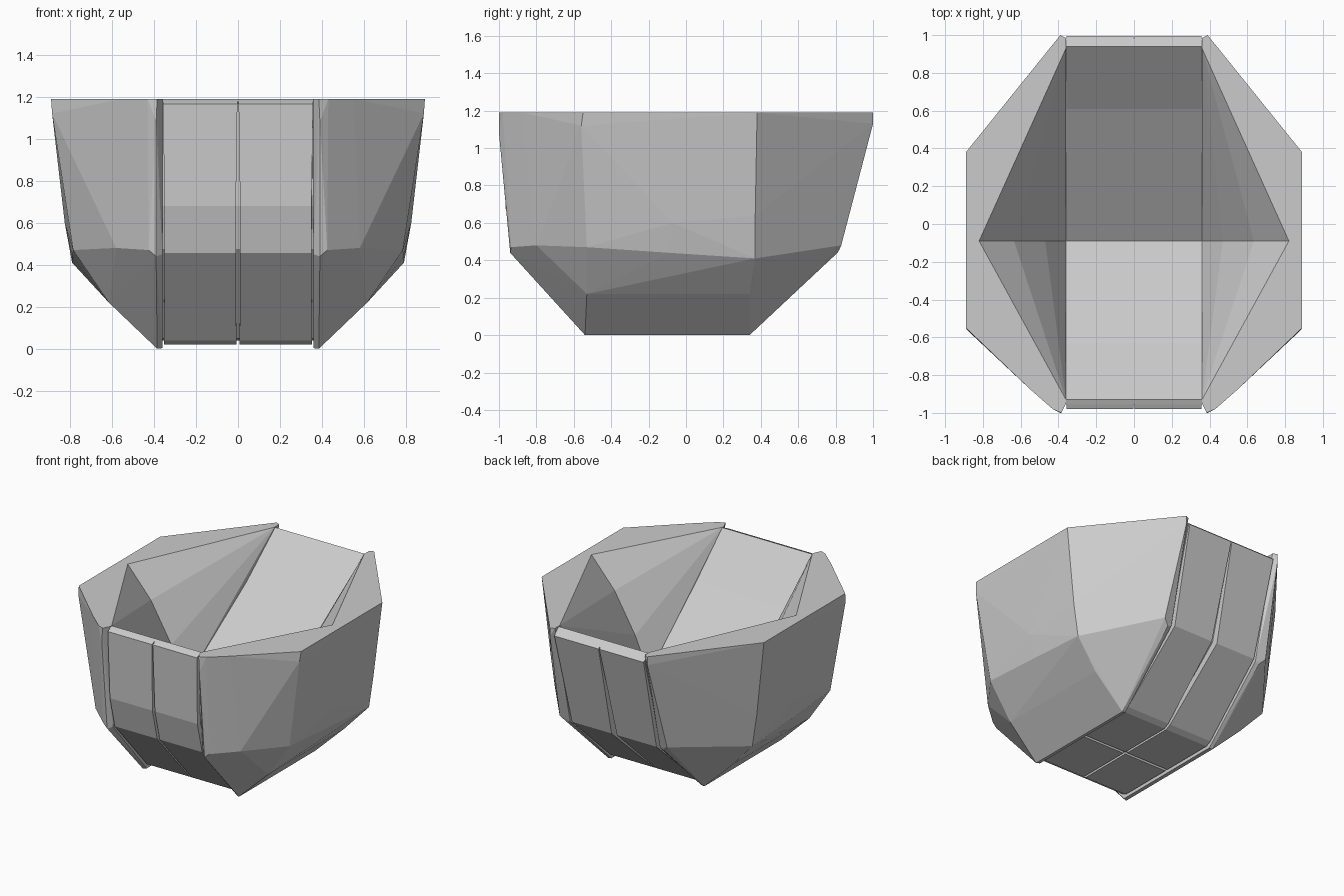
import bpy, bmesh

if "Cube" in bpy.data.objects:
    bpy.data.objects.remove(bpy.data.objects["Cube"])


def add_object(name, bm):
    bmesh.ops.recalc_face_normals(bm, faces=bm.faces)
    me = bpy.data.meshes.new(name)
    bm.to_mesh(me)
    bm.free()
    ob = bpy.data.objects.new(name, me)
    bpy.context.collection.objects.link(ob)
    return ob


def loft_x(name, profile, xs0, xs1):
    """Span a (y, z) outline between two sides; xs0 / xs1 give x for each point."""
    bm = bmesh.new()
    a = [bm.verts.new((x, y, z)) for x, (y, z) in zip(xs0, profile)]
    b = [bm.verts.new((x, y, z)) for x, (y, z) in zip(xs1, profile)]
    n = len(a)
    bm.faces.new(a)
    bm.faces.new(b[::-1])
    for i in range(n):
        j = (i + 1) % n
        bm.faces.new((a[i], b[i], b[j], a[j]))
    return add_object(name, bm)


MID = -0.09      # y of the inner valley and the split between front and back
IN = 0.36        # half width of the centre section

# Centre core: wedge-shaped body with the V-shaped trough and sloping lips on top
front_inner = [(-0.955, 1.178), (-0.93, 0.68), (-0.87, 0.475), (-0.50, 0.05), (MID, 0.04)]
back_inner = [(0.985, 1.15), (0.775, 0.485), (0.31, 0.045), (MID, 0.04)]
core = [(-0.93, 1.188), (-0.63, 0.91), (MID, 0.45), (0.61, 0.915), (0.94, 1.186)] + back_inner + front_inner[-2::-1]
loft_x("trough_core", core, [-IN] * len(core), [IN] * len(core))

# Outer plates: two in front, two behind, with grooves that widen at the bend
front_outer = [(-0.98, 1.166), (-0.965, 0.68), (-0.91, 0.455), (-0.54, 0.04), (-0.5, 0.02), (MID - 0.01, 0.02)]
back_outer = [(0.996, 1.14), (0.82, 0.455), (0.36, 0.04), (0.32, 0.02), (MID + 0.01, 0.02)]
front_plate = front_outer + [(MID - 0.01, 0.045)] + front_inner[-2::-1]
back_plate = back_outer + [(MID + 0.01, 0.045)] + back_inner[-2::-1]
for part, profile, bend in (("front", front_plate, 0.01), ("back", back_plate, 0.022)):
    gaps = [0.003 if z > 1 else bend if z > 0.1 else 0.008 for y, z in profile]
    for side, s in (("left", -1), ("right", 1)):
        loft_x(part + "_plate_" + side, profile,
               [s * g for g in gaps], [s * (IN - g) for g in gaps])

# Pocket cutter: hexagonal mouth narrowing to the valley
valley = [(0.82, 1.19), (0.635, 0.98), (0.47, 0.70), (IN, 0.45)]
bm = bmesh.new()
right = [bm.verts.new((x, MID, z)) for x, z in valley]
left = [bm.verts.new((-x, MID, z)) for x, z in valley]
corner = {(s, e): bm.verts.new((s * IN, y, 1.19)) for s in (-1, 1) for e, y in (("f", -0.93), ("b", 0.93))}
for s, row in ((1, right), (-1, left)):
    for e in "fb":
        for a, b in zip(row, row[1:]):
            bm.faces.new((a, b, corner[s, e]))
for e in "fb":
    bm.faces.new((right[-1], left[-1], corner[-1, e], corner[1, e]))
rim = [right[0], corner[1, "b"], corner[-1, "b"], left[0], corner[-1, "f"], corner[1, "f"]]
top = [bm.verts.new((v.co.x, v.co.y, 1.4)) for v in rim]
bm.faces.new(top)
for i in range(6):
    j = (i + 1) % 6
    bm.faces.new((rim[i], rim[j], top[j], top[i]))
cutter = add_object("pocket_cutter", bm)
cutter.hide_render = True

# Side shells: faceted cheeks, hollowed by the pocket cutter
cheek = [
    # inner edge, slightly set back
    (IN, -0.95, 1.19), (IN, -0.915, 0.45), (IN, -0.53, 0.003), (IN, 0.34, 0.003),
    (IN, 0.81, 0.45), (IN, 0.985, 1.19),
    # rim
    (0.385, -1, 1.19), (0.43, -0.98, 1.19), (0.55, -0.875, 1.19), (0.89, -0.55, 1.19),
    (0.89, 0.38, 1.19), (0.39, 1, 1.19), (0.39, -1, 1.08), (0.39, 1, 1.13), (0.885, -0.56, 1.12),
    # belly
    (0.39, -0.94, 0.44), (0.425, -0.935, 0.47), (0.58, -0.80, 0.48), (0.785, -0.53, 0.47),
    (0.825, -0.07, 0.60), (0.79, -0.09, 0.44), (0.825, 0.37, 0.64), (0.79, 0.37, 0.41),
    (0.39, 0.81, 0.44), (0.43, 0.83, 0.48),
    # keel
    (0.615, -0.53, 0.22), (0.615, 0.34, 0.22), (0.385, -0.54, 0), (0.385, 0.34, 0),
]
for side, s in (("left", -1), ("right", 1)):
    bm = bmesh.new()
    for x, y, z in cheek:
        bm.verts.new((s * x, y, z))
    bmesh.ops.convex_hull(bm, input=bm.verts)
    loose = [v for v in bm.verts if not v.link_faces]
    bmesh.ops.delete(bm, geom=loose, context='VERTS')
    ob = add_object("side_shell_" + side, bm)
    mod = ob.modifiers.new("pocket", 'BOOLEAN')
    mod.operation = 'DIFFERENCE'
    mod.solver = 'EXACT'
    mod.object = cutter
    bpy.context.view_layer.objects.active = ob
    bpy.ops.object.modifier_apply(modifier=mod.name)

bpy.data.objects.remove(cutter)
